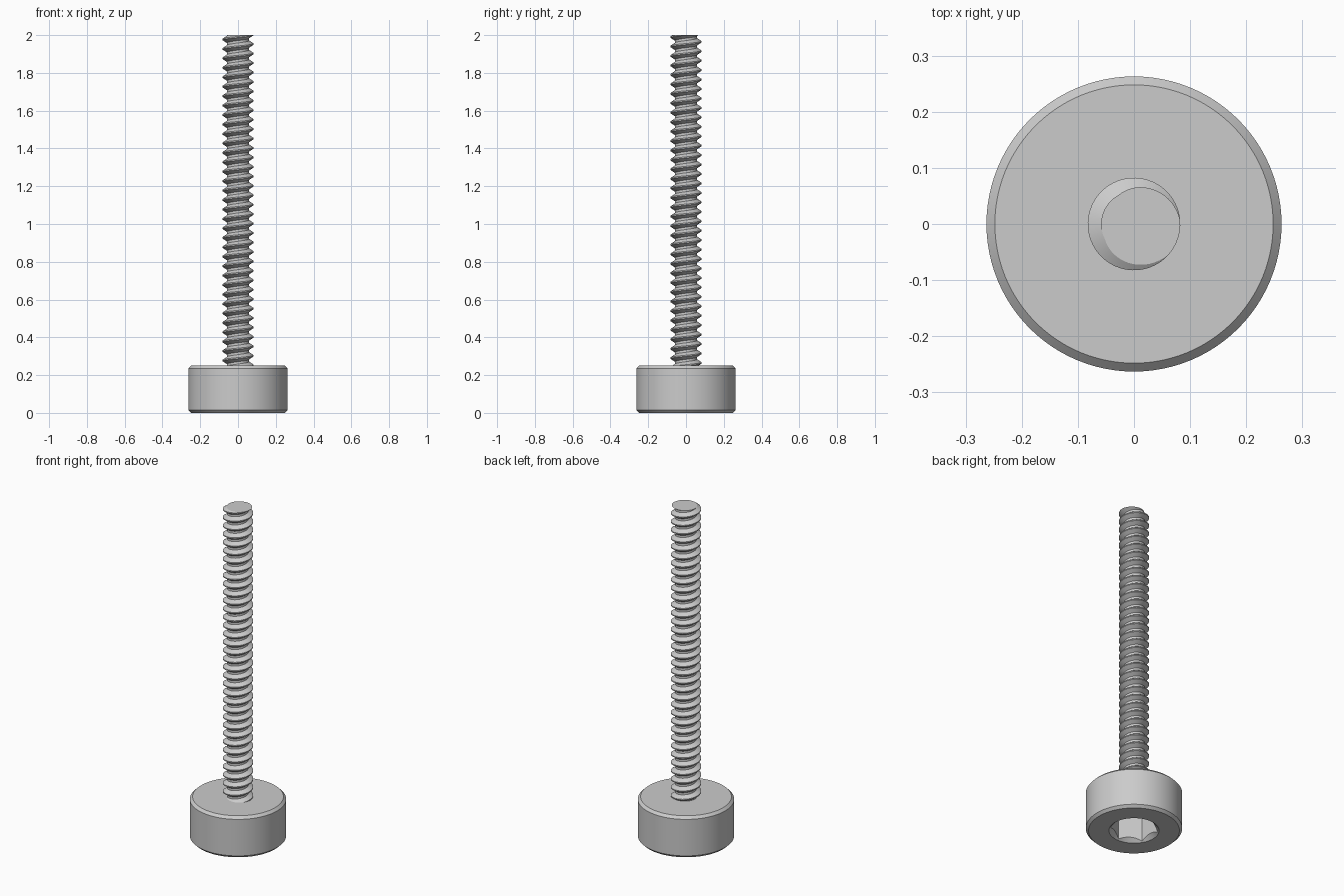
import bpy, bmesh, math
from mathutils import Matrix

old = bpy.data.objects.get("Cube")
if old:
    bpy.data.objects.remove(old, do_unlink=True)

TOP, HEAD_TOP = 2.0, 0.25
HEAD_R, BEVEL = 0.263, 0.015
MAJOR_R, MINOR_R, PITCH = 0.0825, 0.0585, 0.05
CREST_ANGLE = math.radians(-17)     # direction of the crest at the shaft's end

steel = bpy.data.materials.new("grey steel")
steel.use_nodes = True
colour = (0.6, 0.6, 0.6, 1)
steel.diffuse_color = colour
steel.node_tree.nodes["Principled BSDF"].inputs["Base Color"].default_value = colour


def finish(bm, name):
    bmesh.ops.recalc_face_normals(bm, faces=bm.faces[:])
    mesh = bpy.data.meshes.new(name)
    bm.to_mesh(mesh)
    bm.free()
    mesh.materials.append(steel)
    obj = bpy.data.objects.new(name, mesh)
    bpy.context.collection.objects.link(obj)
    return obj


def select_only(obj):
    bpy.ops.object.select_all(action='DESELECT')
    obj.select_set(True)
    bpy.context.view_layer.objects.active = obj


def smooth(obj, degrees):
    select_only(obj)
    bpy.ops.object.shade_smooth_by_angle(angle=math.radians(degrees))


def stack(name, rings, sides, turn=0.0):
    """Closed solid from (radius, height) rings."""
    bm = bmesh.new()
    loops = []
    for r, z in rings:
        angles = [turn + math.tau * i / sides for i in range(sides)]
        loops.append([bm.verts.new((r * math.cos(a), r * math.sin(a), z)) for a in angles])
    for low, high in zip(loops, loops[1:]):
        for i in range(sides):
            j = (i + 1) % sides
            bm.faces.new((low[i], low[j], high[j], high[i]))
    bm.faces.new(loops[0])
    bm.faces.new(loops[-1])
    return finish(bm, name)


def cut(target, cutter):
    mod = target.modifiers.new("cut", 'BOOLEAN')
    mod.operation, mod.solver, mod.object = 'DIFFERENCE', 'EXACT', cutter
    select_only(target)
    bpy.ops.object.modifier_apply(modifier=mod.name)
    bpy.data.objects.remove(cutter, do_unlink=True)


# Cylindrical head with chamfered rims
head = stack("head", [(HEAD_R - BEVEL, 0), (HEAD_R, BEVEL),
                      (HEAD_R, HEAD_TOP - BEVEL), (HEAD_R - BEVEL, HEAD_TOP)], 96)

# Hexagonal key socket with a countersunk mouth
cut(head, stack("socket_cutter", [(0.131, -0.05), (0.131, 0.15)], 6, math.radians(30)))
cut(head, stack("mouth_cutter", [(0.157, -0.02), (0.097, 0.04)], 96))
smooth(head, 25)

# Threaded shaft: one tooth profile swept along a right-handed helix
tooth = [(MINOR_R, -0.5), (MINOR_R, -0.375), (MAJOR_R, -0.0625),
         (MAJOR_R, 0.0625), (MINOR_R, 0.375), (MINOR_R, 0.5)]
SIDES, TURNS = 48, 39
bm = bmesh.new()
previous = None
for step in range(SIDES * TURNS + 1):
    a = math.tau * step / SIDES
    lift = TOP + PITCH * (2 - TURNS + step / SIDES)
    spin = Matrix.Rotation(a + CREST_ANGLE, 3, 'Z')
    row = []
    for r, k in tooth:
        v = bm.verts.new((r, 0, lift + k * PITCH))
        v.co = spin @ v.co
        row.append(v)
    if previous:
        for i in range(len(tooth) - 1):
            bm.faces.new((previous[i], row[i], row[i + 1], previous[i + 1]))
    previous = row
bmesh.ops.remove_doubles(bm, verts=bm.verts[:], dist=0.0001)

# Trim the shaft flat at the tip and just inside the head, then cap it
for height, side in ((TOP, 1), (HEAD_TOP - 0.01, -1)):
    bmesh.ops.bisect_plane(bm, geom=bm.verts[:] + bm.edges[:] + bm.faces[:], dist=1e-6,
                           plane_co=(0, 0, height), plane_no=(0, 0, side), clear_outer=True)
    rim = [e for e in bm.edges if e.is_boundary
           and all(abs(v.co.z - height) < 1e-4 for v in e.verts)]
    bmesh.ops.contextual_create(bm, geom=rim)
shaft = finish(bm, "threaded_shaft")
smooth(shaft, 30)
